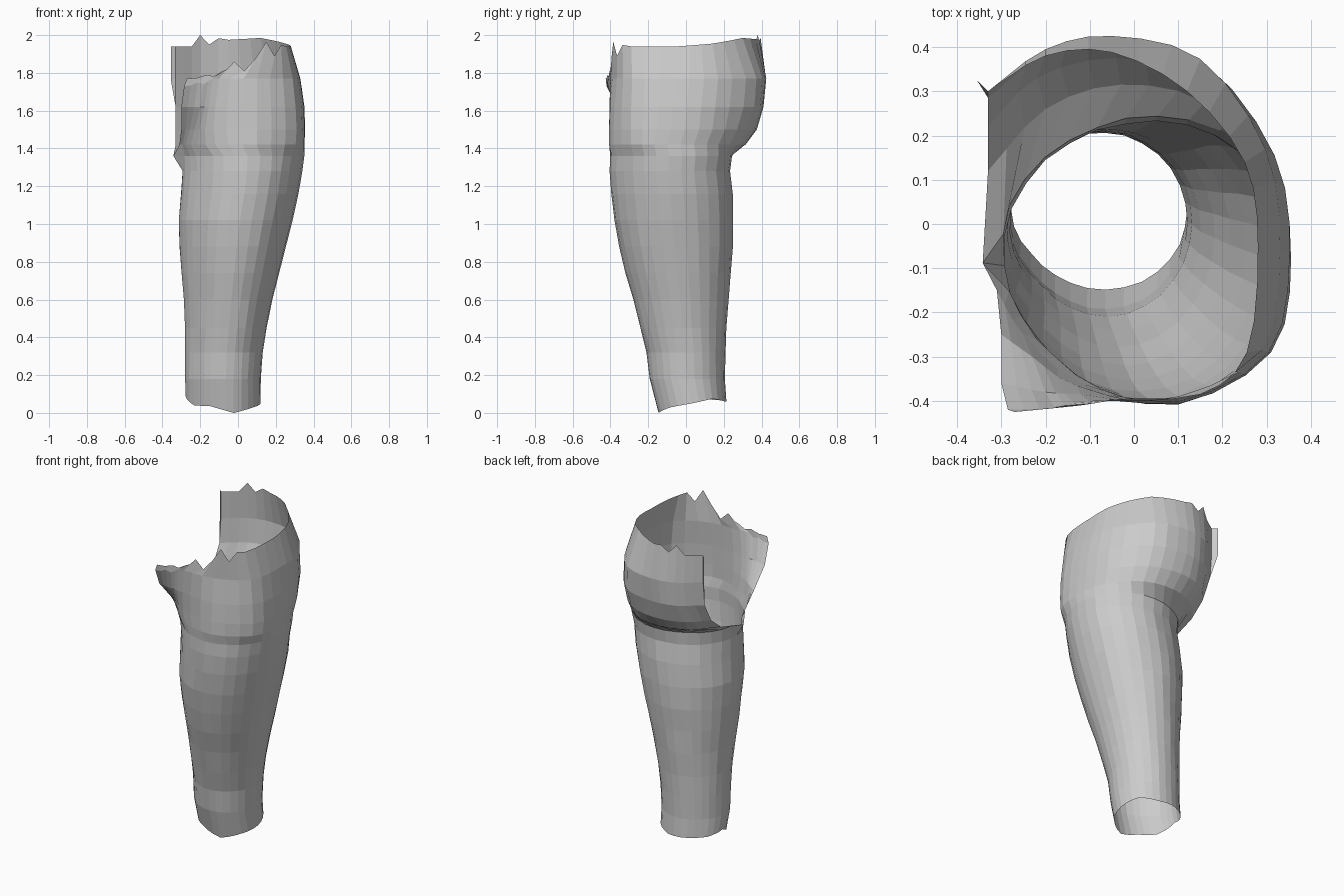
import bpy, bmesh, math, random
from mathutils import Vector

if "Cube" in bpy.data.objects:
    bpy.data.objects.remove(bpy.data.objects["Cube"])

random.seed(4)
SUB = 3          # facets between control points
SEG = 10 * SUB   # facets round the leg


def spline(pts, smooth=True):
    """Resample control points so the curve runs through each of them."""
    pts = [Vector(p) for p in pts]
    ext = [2 * pts[0] - pts[1]] + pts + [2 * pts[-1] - pts[-2]]
    out = []
    for i in range(1, len(ext) - 2):
        p0, p1, p2, p3 = ext[i - 1:i + 3]
        for s in range(SUB):
            t = s / SUB
            if smooth:
                out.append(0.5 * (2 * p1 + (p2 - p0) * t + (2 * p0 - 5 * p1 + 4 * p2 - p3) * t * t
                                  + (3 * p1 - p0 - 3 * p2 + p3) * t ** 3))
            else:
                out.append(p1.lerp(p2, t))
    return out + [pts[-1]]


# Closed thigh rings: z, x min, x max, y min, y max
thigh = [
    (0.05, -.29, .12, -.155, .215), (0.18, -.292, .12, -.2, .208), (0.32, -.292, .13, -.215, .21),
    (0.45, -.292, .15, -.25, .215), (0.60, -.298, .18, -.288, .225), (0.74, -.31, .215, -.328, .233),
    (0.88, -.32, .25, -.363, .243), (1.02, -.325, .285, -.391, .245), (1.16, -.312, .315, -.406, .24),
    (1.28, -.305, .335, -.413, .225), (1.36, -.31, .345, -.411, .235)]

# Open hip sections, from the back cut edge round the outside to the front cut edge
hip = [
    (1.42, [(-.33, .12), (-.2, .26), (-.03, .315), (.16, .275), (.31, .11), (.352, -.1),
            (.305, -.29), (.1, -.408), (-.12, -.36), (-.25, -.25), (-.31, -.15)]),
    (1.50, [(-.33, .22), (-.22, .33), (-.04, .375), (.16, .32), (.315, .14), (.355, -.08),
            (.31, -.29), (.1, -.407), (-.13, -.365), (-.23, -.30), (-.30, -.25)]),
    (1.62, [(-.33, .285), (-.2, .385), (-.05, .41), (.16, .362), (.318, .155), (.352, -.07),
            (.305, -.29), (.1, -.402), (-.12, -.385), (-.2, -.38), (-.30, -.36)]),
    (1.77, [(-.33, .3), (-.2, .395), (-.05, .425), (.15, .373), (.297, .17), (.33, -.06),
            (.29, -.285), (.1, -.39), (-.1, -.40), (-.18, -.415), (-.285, -.42)]),
    (1.95, [(-.33, .3), (-.2, .38), (-.05, .388), (.12, .3), (.25, .14), (.28, -.05),
            (.255, -.29), (.15, -.385), (-.02, -.395), (-.12, -.41), (-.27, -.425)])]
rim_z = [1.94, 2.0, 1.975, 1.985, 1.955, 1.94, 1.94, 1.965, 1.86, 1.78, 1.77]
hem_z = [.09, .07, .065, .06, .075, .05, .03, .0, .035, .04, .09]
rim = [v[0] for v in spline([(z, 0) for z in rim_z], False)]
hem = [v[0] for v in spline([(z, 0) for z in hem_z], False)]
# Ragged notches in the waist edge
for j, z in ((1, 1.94), (2, 1.94), (4, 1.95), (20, 1.89), (22, 1.88), (23, 1.81), (25, 1.82), (28, 1.79)):
    rim[j] = z

bm = bmesh.new()
rows = []

# Thigh tube: flatter on the inner side, fuller at the outer back
for k, (z, x0, x1, y0, y1) in enumerate(thigh):
    ring = []
    for j in range(SEG):
        a = math.pi - 2 * math.pi * j / SEG
        r = 1 + (random.uniform(-.008, .008) if j % 15 else 0)
        r -= .11 * max(0, math.cos(a + math.radians(135))) ** 3
        r -= .07 * max(0, 1 - z) * max(0, math.cos(a - math.radians(140))) ** 4
        r += .055 * z * max(0, math.cos(a - math.radians(45))) ** 4
        x = (x0 + x1) / 2 + (x1 - x0) / 2 * math.cos(a) * r
        y = (y0 + y1) / 2 + (y1 - y0) / 2 * math.sin(a) * r
        if k == len(thigh) - 1 and j == 0:
            x = -.342                       # tip of the inner cut
        ring.append(bm.verts.new((x, y, hem[j] if k == 0 else z)))
    rows.append(ring + ring[:1])

# Buttock, hip and front panel, open on the inner side
for k, (z, pts) in enumerate(hip):
    row = []
    for j, p in enumerate(spline(pts)):
        top = k == len(hip) - 1
        row.append(bm.verts.new((p.x, p.y, rim[j] if top else min(z, rim[j] - .04 * (4 - k)))))
    rows.append(row)

for lo, hi in zip(rows, rows[1:]):
    for j in range(SEG):
        bm.faces.new(list(dict.fromkeys((lo[j], hi[j], hi[j + 1], lo[j + 1]))))

# Small folded flap on the back cut edge
flap = [bm.verts.new(c) for c in ((-.355, .325, 1.94), (-.355, .325, 1.76))]
bm.faces.new((rows[-1][0], rows[-2][0], flap[1], flap[0]))
bm.faces.new((rows[-2][0], rows[-3][0], flap[1]))

mesh = bpy.data.meshes.new("upper_leg_shell")
bm.to_mesh(mesh)
bm.free()
bpy.context.collection.objects.link(bpy.data.objects.new("upper_leg_shell", mesh))
